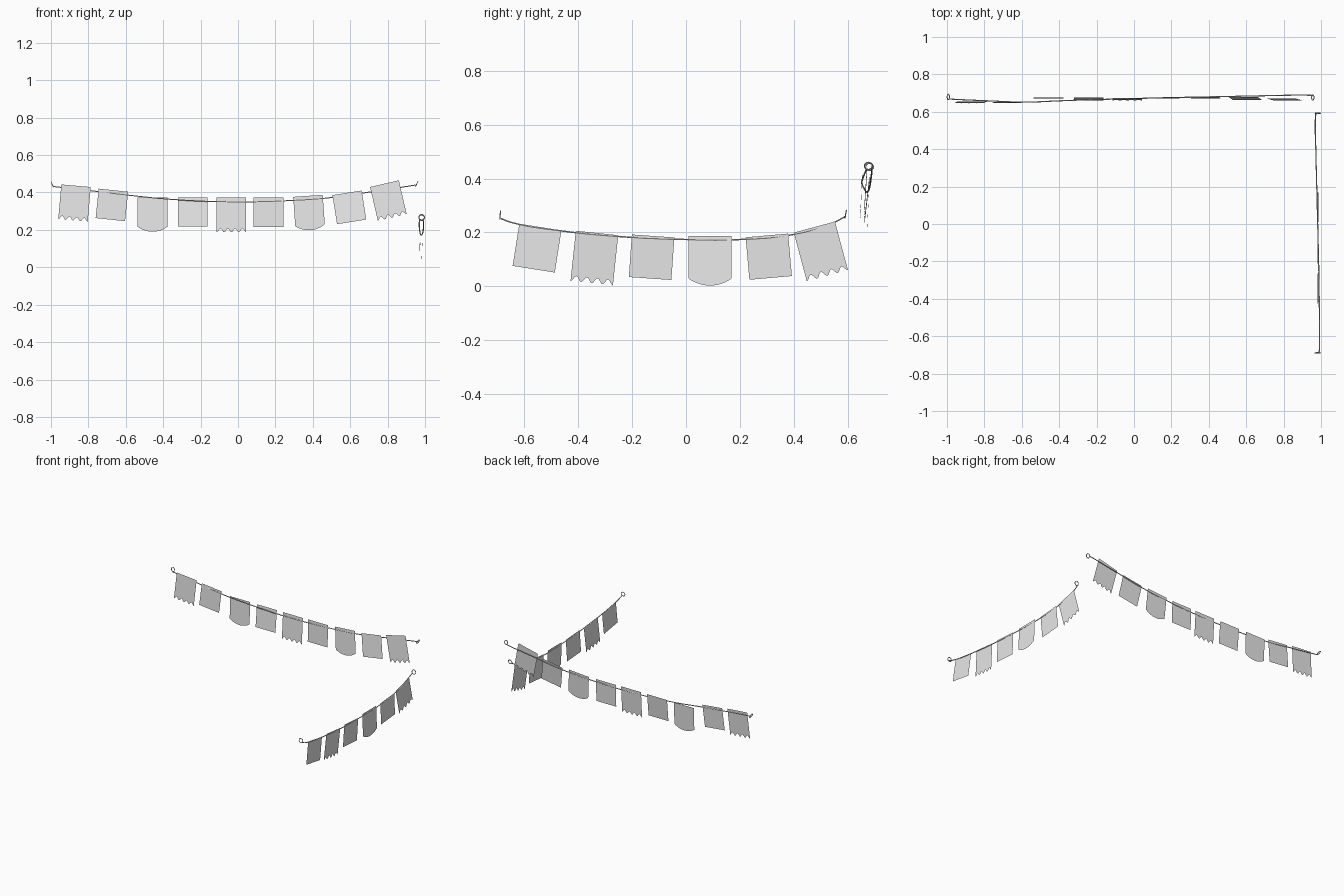
import bpy, bmesh, math
from mathutils import Vector, Matrix

if "Cube" in bpy.data.objects:
    bpy.data.objects.remove(bpy.data.objects["Cube"])

paper = bpy.data.materials.new("pale_grey")
paper.diffuse_color = (0.8, 0.8, 0.8, 1)
paper.use_nodes = True
paper.node_tree.nodes["Principled BSDF"].inputs["Base Color"].default_value = paper.diffuse_color

W, H = 0.158, 0.158   # flag width and plain height


def drop(style, t):
    """Length of the flag at t (0..1 across) for each bottom-edge style."""
    if style == "round":
        return H + 0.026 * math.sin(math.pi * t) ** 0.8
    if style == "wavy":
        return 0.177 - 0.010 * math.cos(2 * math.pi * 4 * (t - 0.125))
    return H


def flag(name, style, matrix):
    n = {"plain": 1, "round": 12, "wavy": 32}[style]
    bm = bmesh.new()
    top, low = [], []
    for i in range(n + 1):
        t = i / n
        u = (t - 0.5) * W
        top.append(bm.verts.new((u, 0, 0)))
        low.append(bm.verts.new((u, 0, -drop(style, max(0, min(1, t))))))
    for i in range(n):
        bm.faces.new((top[i], low[i], low[i + 1], top[i + 1]))
    bm.transform(matrix)
    me = bpy.data.meshes.new(name)
    bm.to_mesh(me)
    bm.free()
    me.materials.append(paper)
    bpy.context.collection.objects.link(bpy.data.objects.new(name, me))


def string(name, pts, radius=0.003):
    cu = bpy.data.curves.new(name, "CURVE")
    cu.dimensions = "3D"
    cu.bevel_depth = radius
    cu.bevel_resolution = 1
    cu.resolution_u = 5
    cu.use_fill_caps = True
    sp = cu.splines.new("BEZIER")
    sp.bezier_points.add(len(pts) - 1)
    for b, p in zip(sp.bezier_points, pts):
        b.co = p
        b.handle_left_type = b.handle_right_type = "AUTO"
    ob = bpy.data.objects.new(name, cu)
    bpy.context.collection.objects.link(ob)
    ob.data.materials.append(paper)
    bpy.ops.object.select_all(action="DESELECT")
    ob.select_set(True)
    bpy.context.view_layer.objects.active = ob
    bpy.ops.object.convert(target="MESH")
    bpy.ops.object.shade_smooth_by_angle()


def ring(name, loc, rot):
    bpy.ops.mesh.primitive_torus_add(major_segments=20, minor_segments=6,
                                     major_radius=0.0145, minor_radius=0.0025,
                                     location=loc, rotation=rot)
    ob = bpy.context.object
    ob.name = name
    ob.data.materials.append(paper)
    bpy.ops.object.shade_smooth_by_angle()


# Long garland at the back, hanging along x
string("back_string", [(-0.988, 0.668, 0.432), (-0.79, 0.659, 0.41), (-0.58, 0.652, 0.385),
                       (-0.366, 0.66, 0.364), (-0.03, 0.67, 0.35), (0.3, 0.678, 0.358),
                       (0.51, 0.682, 0.374), (0.70, 0.686, 0.402), (0.906, 0.689, 0.433),
                       (0.95, 0.688, 0.44)])
ring("back_left_ring", (-0.993, 0.68, 0.443), (0, math.radians(65), 0))
ring("back_right_ring", (0.956, 0.676, 0.447), (0, math.radians(-65), 0))

# x, y, z of the top edge, tilt in degrees, lean of the bottom towards the front
back = [(-0.866, 0.655, 0.436, -5, 0.008, "wavy"), (-0.666, 0.653, 0.412, -6, 0.006, "plain"),
        (-0.457, 0.677, 0.374, 0, 0.006, "round"), (-0.243, 0.675, 0.374, 0, 0.016, "plain"),
        (-0.035, 0.673, 0.374, 0, 0.010, "wavy"), (0.163, 0.675, 0.374, 0, 0.004, "plain"),
        (0.374, 0.680, 0.382, 4, 0.008, "round"), (0.583, 0.680, 0.398, 9, 0.018, "plain"),
        (0.783, 0.672, 0.447, 13, 0.010, "wavy")]
for i, (x, y, z, tilt, lean, style) in enumerate(back):
    m = (Matrix.Translation((x, y, z)) @ Matrix.Rotation(-math.radians(tilt), 4, "Y")
         @ Matrix.Rotation(-lean / H, 4, "X"))
    flag(f"back_flag_{i + 1}", style, m)

# Short garland on the right, hanging along y
string("side_string", [(0.990, -0.686, 0.252), (0.992, -0.65, 0.238), (0.991, -0.47, 0.207),
                       (0.988, -0.246, 0.185), (0.982, 0, 0.174), (0.977, 0.2, 0.174),
                       (0.972, 0.40, 0.193), (0.969, 0.55, 0.238), (0.972, 0.588, 0.258)])
ring("side_front_ring", (0.982, -0.689, 0.265), (math.radians(85), 0, 0))
ring("side_rear_ring", (0.982, 0.592, 0.268), (math.radians(80), 0, 0))

side = [(-0.54, 0.990, 0.22, -9, -0.003, "plain"), (-0.33, 0.988, 0.198, -6, 0.006, "wavy"),
        (-0.122, 0.985, 0.187, -4, 0.003, "plain"), (0.089, 0.980, 0.187, 0, -0.006, "round"),
        (0.30, 0.976, 0.189, 5, 0.004, "plain"), (0.476, 0.972, 0.22, 15, 0.004, "wavy")]
for i, (y, x, z, tilt, lean, style) in enumerate(side):
    m = (Matrix.Translation((x, y, z)) @ Matrix.Rotation(math.radians(90), 4, "Z")
         @ Matrix.Rotation(-math.radians(tilt), 4, "Y") @ Matrix.Rotation(lean / H, 4, "X"))
    flag(f"side_flag_{i + 1}", style, m)
